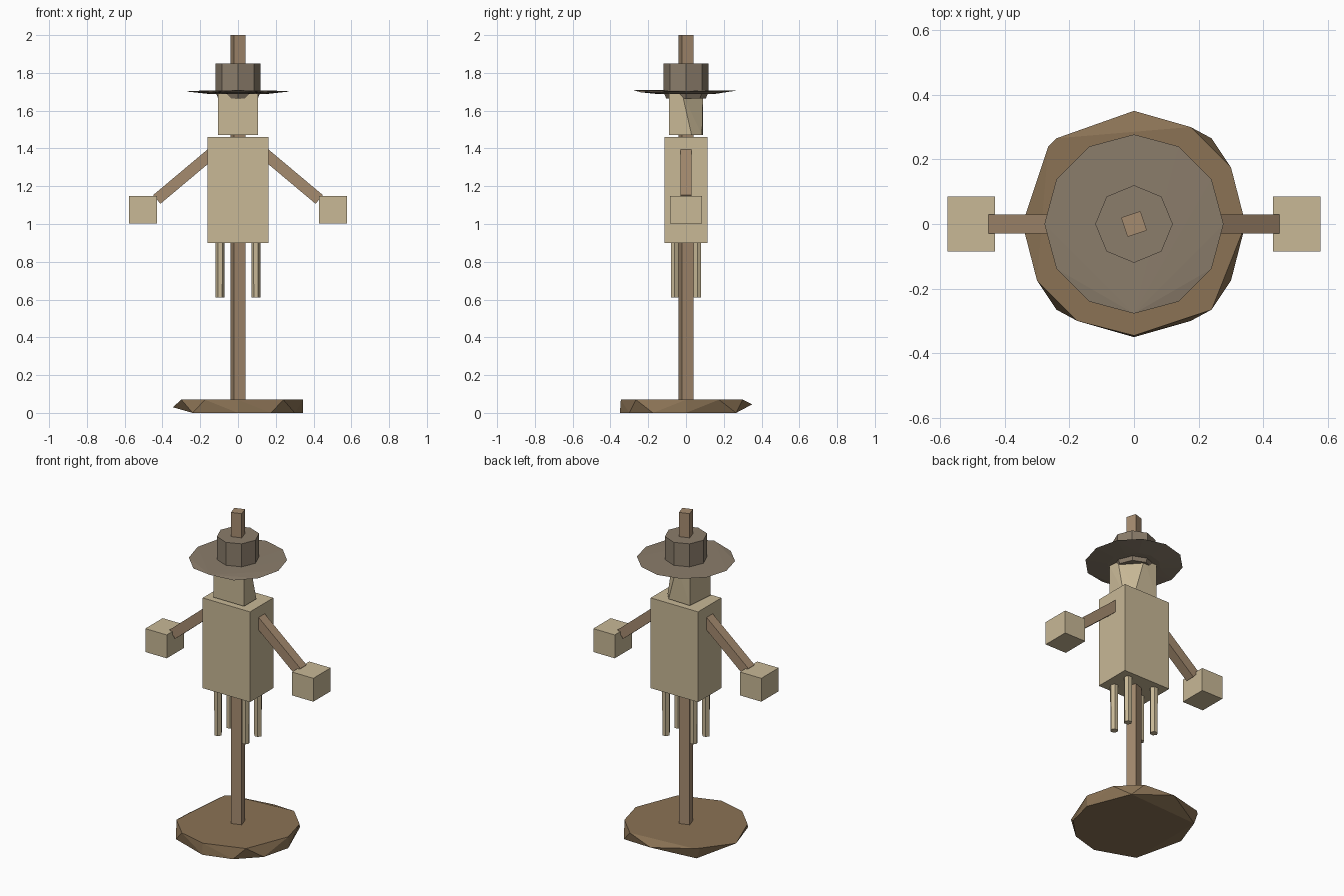
import bpy, bmesh, math
from mathutils import Vector, Matrix

if "Cube" in bpy.data.objects:
    bpy.data.objects.remove(bpy.data.objects["Cube"])


def material(name, rgb):
    m = bpy.data.materials.new(name)
    m.diffuse_color = (*rgb, 1)
    m.use_nodes = True
    m.node_tree.nodes["Principled BSDF"].inputs["Base Color"].default_value = m.diffuse_color
    return m


STRAW = material("straw_cloth", (0.578, 0.479, 0.305))
POLE = material("pole_wood", (0.376, 0.258, 0.159))
BASE = material("base_wood", (0.258, 0.171, 0.091))
HAT = material("hat_felt", (0.258, 0.205, 0.147))


def finish(bm, name, mat):
    bmesh.ops.recalc_face_normals(bm, faces=bm.faces)
    me = bpy.data.meshes.new(name)
    bm.to_mesh(me)
    bm.free()
    me.materials.append(mat)
    ob = bpy.data.objects.new(name, me)
    bpy.context.collection.objects.link(ob)
    return ob


def box(name, center, size, mat, rot=Matrix.Identity(4)):
    bm = bmesh.new()
    m = Matrix.Translation(center) @ rot @ Matrix.Diagonal((*size, 1))
    bmesh.ops.create_cube(bm, size=1, matrix=m)
    return finish(bm, name, mat)


def hull(name, points, mat):
    bm = bmesh.new()
    for p in points:
        bm.verts.new(p)
    res = bmesh.ops.convex_hull(bm, input=bm.verts)
    junk = [v for v in res["geom_interior"] if isinstance(v, bmesh.types.BMVert)]
    bmesh.ops.delete(bm, geom=junk, context='VERTS')
    bmesh.ops.dissolve_limit(bm, angle_limit=0.01, verts=bm.verts, edges=bm.edges)
    return finish(bm, name, mat)


def at(z, pts):
    return [(x, y, z) for x, y in pts]


def ring(n, r, z, start=0.0):
    return [(r * math.cos(start + i * math.tau / n), r * math.sin(start + i * math.tau / n), z)
            for i in range(n)]


# Rough-cut round base with chipped corners
top = [(.175, .3), (.3, .175), (.345, 0), (.24, -.265), (0, -.345),
       (-.175, -.3), (-.3, -.175), (-.265, .24), (-.24, .265)]
bottom = [(.24, .265), (.345, 0), (.3, -.175), (.175, -.3), (0, -.35),
          (-.24, -.265), (-.24, .24)]
hull("base", at(.07, top) + at(0, bottom) + [(-.345, 0, .03), (0, .35, .045)], BASE)

# Square pole, slightly turned
box("pole", (0, 0, 1.02), (.063, .063, 1.96), POLE, Matrix.Rotation(math.radians(18), 4, 'Z'))

# Torso
box("torso", (0, 0, 1.18), (.325, .228, .56), STRAW)

# Arms and hands
for side, s in (("left", -1), ("right", 1)):
    a, b = Vector((s * .12, 0, 1.39)), Vector((s * .43, 0, 1.13))
    d = b - a
    tilt = Matrix.Rotation(-math.atan2(d.z, d.x), 4, 'Y')
    box(side + "_arm", (a + b) / 2, (d.length, .06, .06), POLE, tilt)
    box(side + "_hand", (s * .503, 0, 1.075), (.147, .17, .145), STRAW)

# Hanging straw bundles under the torso
for i, (x, y) in enumerate([(-.095, -.06), (.095, -.06), (.095, .06), (-.095, .06)]):
    pts = [(x + px, y + py, z) for z, r in ((.61, .023), (.92, .024))
           for px, py, z in ring(6, r, z)]
    hull("straw_bundle_%d" % (i + 1), pts, STRAW)

# Uneven faceted head
hull("head", at(1.47, [(-.105, -.09), (.105, -.09), (.105, .03), (.06, .085), (-.09, .09)])
     + at(1.69, [(-.105, -.09), (.105, -.09), (.1, -.02), (0, .09), (-.09, .09)]), STRAW)

# Hat: thin sagging brim, inner band and crown
brim = [(x, y, 1.702 + .02 * y + (.012 if y < -.27 else 0)) for x, y, z in ring(12, .277, 0)]
hull("hat_brim", brim + ring(12, .15, 1.688), HAT)
hull("hat_band", ring(8, .105, 1.665) + ring(8, .12, 1.7), HAT)
hull("hat_crown", ring(8, .12, 1.69) + ring(8, .12, 1.85), HAT)
